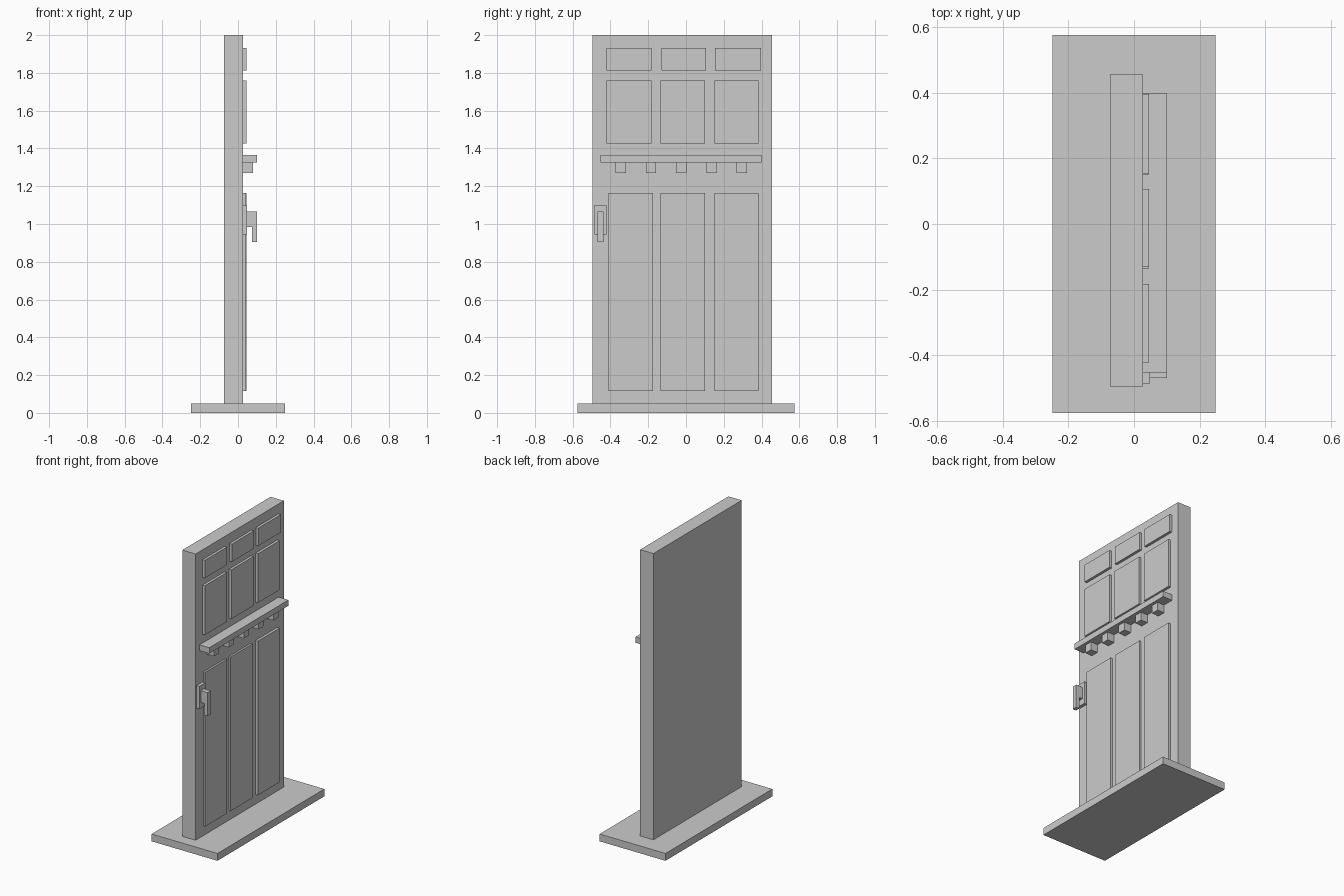
import bpy, bmesh

if "Cube" in bpy.data.objects:
    bpy.data.objects.remove(bpy.data.objects["Cube"])


def prism(name, profile, y0, y1):
    """Extrude an (x, z) outline from y0 to y1."""
    bm = bmesh.new()
    face = bm.faces.new([bm.verts.new((x, y0, z)) for x, z in profile])
    ext = bmesh.ops.extrude_face_region(bm, geom=[face])
    verts = [v for v in ext["geom"] if isinstance(v, bmesh.types.BMVert)]
    bmesh.ops.translate(bm, verts=verts, vec=(0, y1 - y0, 0))
    bmesh.ops.recalc_face_normals(bm, faces=bm.faces)
    mesh = bpy.data.meshes.new(name)
    bm.to_mesh(mesh)
    bm.free()
    obj = bpy.data.objects.new(name, mesh)
    bpy.context.collection.objects.link(obj)
    return obj


def box(name, x0, x1, y0, y1, z0, z1):
    return prism(name, [(x0, z0), (x1, z0), (x1, z1), (x0, z1)], y0, y1)


FACE = 0.027  # x of the door's decorated face

# Base slab and door leaf
box("base", -0.248, 0.248, -0.575, 0.575, 0, 0.05)
box("door", -0.073, FACE, -0.495, 0.455, 0.05, 2.0)

# Raised panels: row name, z range, y ranges, front depths
rows = [
    ("lower_panel", 0.115, 1.165,
     [(-0.411, -0.176), (-0.136, 0.101), (0.150, 0.385)], (0.040, 0.040, 0.045)),
    ("middle_panel", 1.425, 1.76,
     [(-0.421, -0.183), (-0.136, 0.101), (0.150, 0.385)], (0.045,) * 3),
    ("top_panel", 1.812, 1.933,
     [(-0.421, -0.183), (-0.131, 0.106), (0.154, 0.396)], (0.045,) * 3),
]
for name, z0, z1, spans, depths in rows:
    for i, ((y0, y1), d) in enumerate(zip(spans, depths)):
        box(f"{name}_{i + 1}", FACE, d, y0, y1, z0, z1)

# Shelf with five supporting blocks
box("shelf", FACE, 0.10, -0.452, 0.399, 1.325, 1.365)
for i in range(5):
    y = -0.345 + i * 0.16
    box(f"shelf_block_{i + 1}", FACE, 0.08, y - 0.027, y + 0.027, 1.27, 1.325)

# Handle plate and hooked grip
box("handle_plate", FACE, 0.048, -0.485, -0.42, 0.945, 1.10)
prism("handle_grip", [(0.048, 0.985), (0.075, 0.985), (0.075, 0.905),
                      (0.10, 0.905), (0.10, 1.065), (0.048, 1.065)], -0.469, -0.436)
